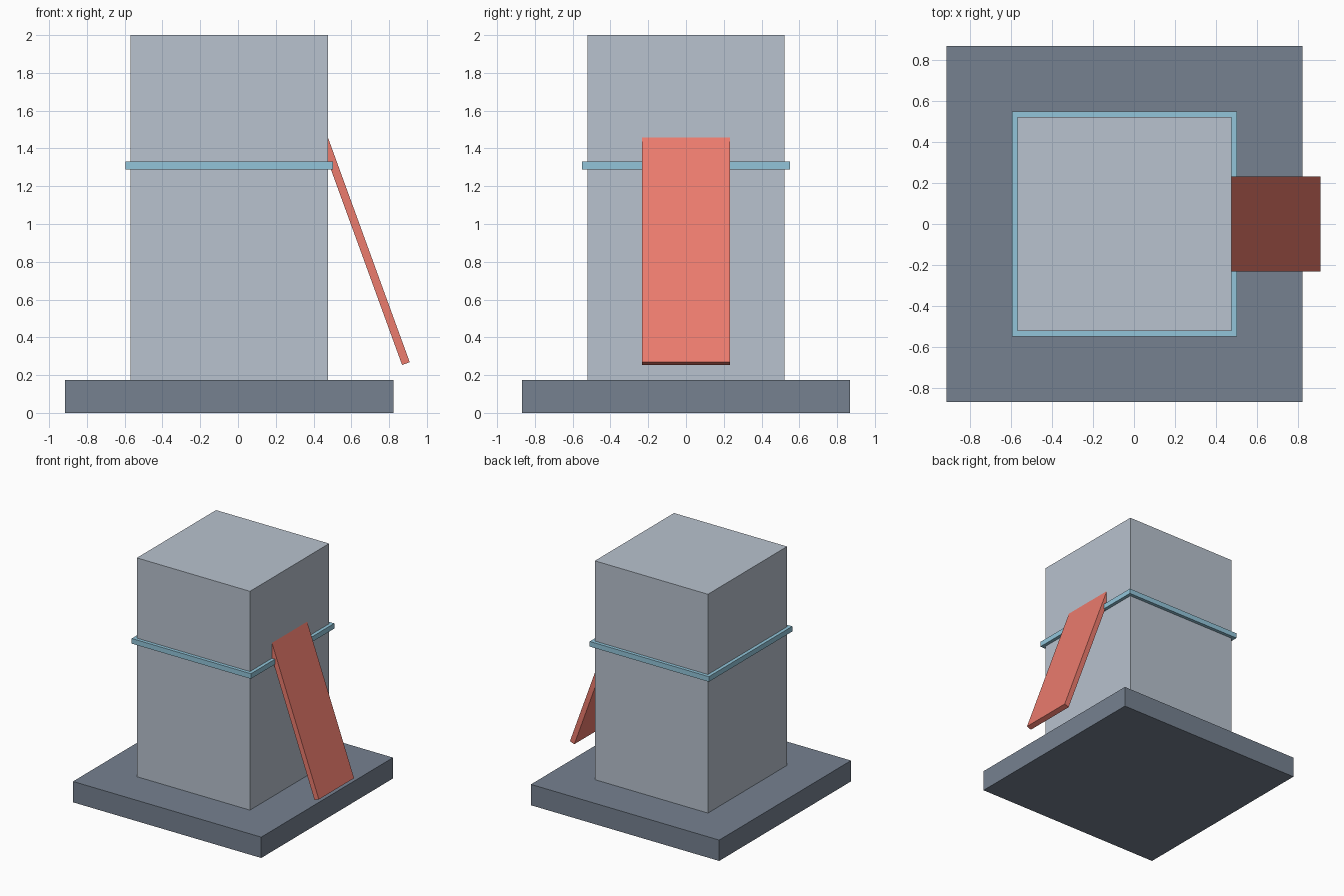
import bpy
import math

if "Cube" in bpy.data.objects:
    bpy.data.objects.remove(bpy.data.objects["Cube"])

CX = -0.046  # tower axis; the leaning board shifts the overall centre


def box(name, size, location, color, tilt=0.0):
    bpy.ops.mesh.primitive_cube_add(size=1, location=location, rotation=(0, tilt, 0))
    ob = bpy.context.object
    ob.name = name
    ob.scale = size
    bpy.ops.object.transform_apply(location=False, rotation=False, scale=True)
    mat = bpy.data.materials.new(name + "_color")
    mat.diffuse_color = (*color, 1)
    mat.use_nodes = True
    mat.node_tree.nodes["Principled BSDF"].inputs["Base Color"].default_value = mat.diffuse_color
    ob.data.materials.append(mat)
    return ob


# Square foundation slab
box("base", (1.738, 1.738, 0.174), (CX, 0, 0.087), (0.18, 0.22, 0.28))

# Tower block
box("tower", (1.044, 1.044, 1.826), (CX, 0, 1.087), (0.48, 0.54, 0.62))

# Thin band around the tower
box("band", (1.10, 1.10, 0.043), (CX, 0, 1.309), (0.29, 0.56, 0.70))

# Leaning board, its upper end sunk into the tower wall
tilt = math.radians(20)
length = 1.304
foot_x, foot_z = 0.889, 0.261
box("leaning_board", (0.043, 0.464, length),
    (foot_x - math.sin(tilt) * length / 2, 0, foot_z + math.cos(tilt) * length / 2),
    (0.84, 0.20, 0.155), -tilt)
